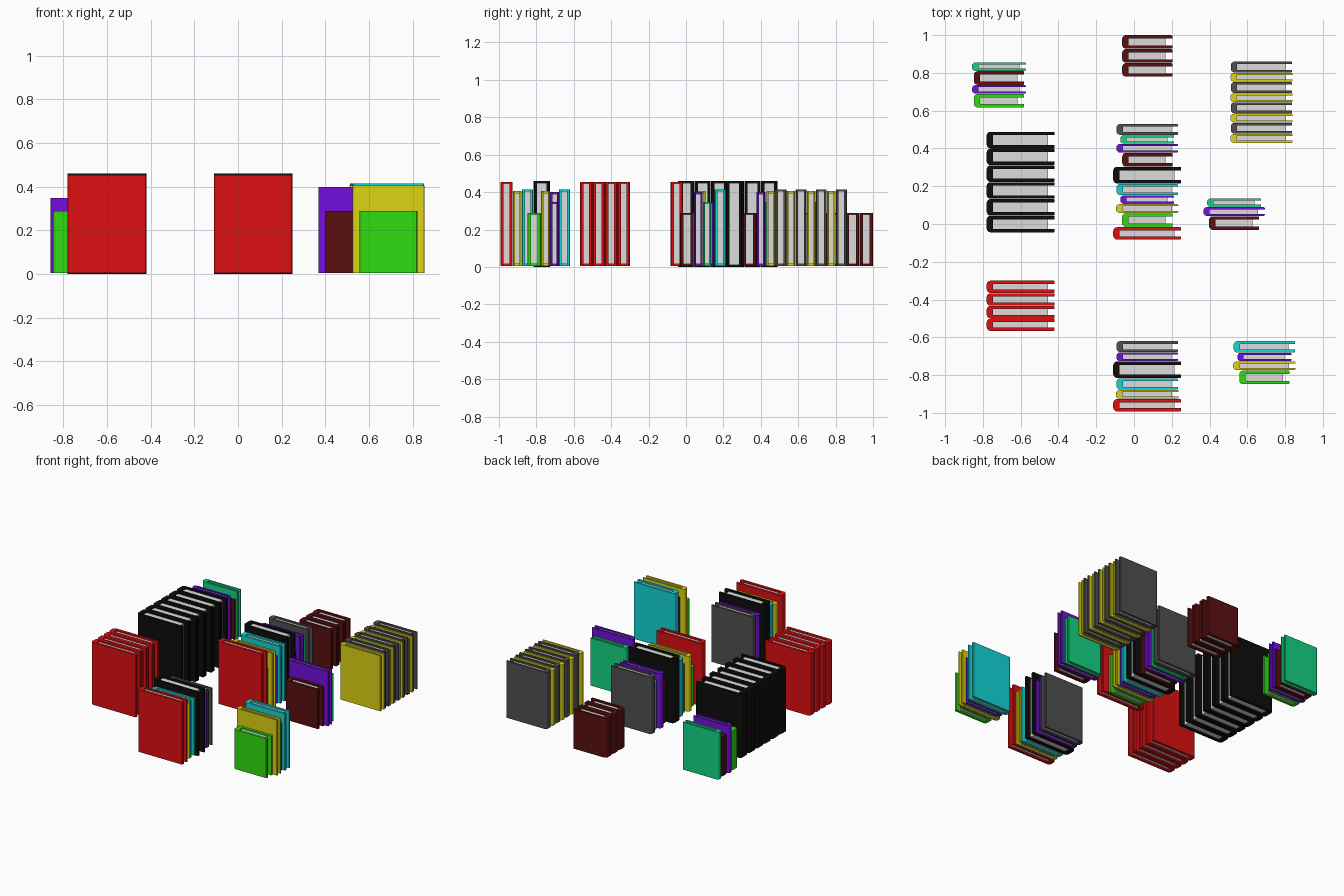
import bpy
import bmesh
from math import cos, sin, pi

cube = bpy.data.objects.get("Cube")
if cube:
    bpy.data.objects.remove(cube, do_unlink=True)


def material(name, rgb):
    m = bpy.data.materials.new(name)
    m.use_nodes = True
    m.diffuse_color = (*rgb, 1)
    bsdf = m.node_tree.nodes["Principled BSDF"]
    bsdf.inputs["Base Color"].default_value = (*rgb, 1)
    bsdf.inputs["Roughness"].default_value = 0.7
    return m


COLOURS = {
    "red": (0.72, 0.005, 0.006),
    "black": (0.004, 0.004, 0.004),
    "cyan": (0.006, 0.68, 0.69),
    "yellow": (0.72, 0.66, 0.006),
    "green": (0.03, 0.72, 0.006),
    "purple": (0.17, 0.005, 0.72),
    "teal": (0.007, 0.66, 0.23),
    "maroon": (0.1, 0.005, 0.005),
    "grey": (0.08, 0.08, 0.08),
    "paper": (0.72, 0.72, 0.72),
}
MATS = {name: material(name, rgb) for name, rgb in COLOURS.items()}

# Kinds of book: colour, width, thickness, top height, board thickness
KINDS = {
    "red": ("red", 0.36, 0.065, 0.455, 0.017),
    "black": ("black", 0.36, 0.087, 0.46, 0.018),
    "cyan": ("cyan", 0.325, 0.06, 0.415, 0.015),
    "grey": ("grey", 0.325, 0.058, 0.415, 0.014),
    "yellow": ("yellow", 0.33, 0.046, 0.405, 0.011),
    "purple": ("purple", 0.325, 0.046, 0.40, 0.011),
    "small_purple": ("purple", 0.285, 0.044, 0.348, 0.011),
    "teal": ("teal", 0.285, 0.044, 0.348, 0.011),
    "green": ("green", 0.265, 0.072, 0.289, 0.018),
    "maroon": ("maroon", 0.265, 0.072, 0.289, 0.018),
}
GAP = 0.002


def prism(name, outline, z0, z1, mat):
    """Extrude an outline upwards into a closed solid."""
    bm = bmesh.new()
    face = bm.faces.new([bm.verts.new((x, y, z0)) for x, y in outline])
    top = bmesh.ops.extrude_face_region(bm, geom=[face])["geom"]
    bmesh.ops.translate(bm, vec=(0, 0, z1 - z0),
                        verts=[v for v in top if isinstance(v, bmesh.types.BMVert)])
    bmesh.ops.recalc_face_normals(bm, faces=bm.faces)
    mesh = bpy.data.meshes.new(name)
    bm.to_mesh(mesh)
    bm.free()
    mesh.materials.append(mat)
    return mesh


def book_meshes(kind):
    """Folded cover with a rounded spine, and the inset page block."""
    colour, w, t, top, board = KINDS[kind]
    base = 0 if kind == "black" else 0.005
    left, right, y = -w / 2, w / 2, t / 2
    inner = y - board
    spine = left + 0.033
    r, c = min(0.02, y * 0.8), 0.004
    half = [(spine, inner), (right, inner), (right, y - c), (right - c, y)]
    for i in range(6):
        a = pi / 2 * (1 + i / 5)
        half.append((left + r + r * cos(a), y - r + r * sin(a)))
    outline = half + [(px, -py) for px, py in reversed(half)]
    cover = prism(kind + "_cover", outline, base, top, MATS[colour])

    edge = right - 0.035
    block = [(spine, -inner), (edge, -inner), (edge, inner), (spine, inner)]
    pages = prism(kind + "_pages", block, base + 0.01, top - 0.01, MATS["paper"])
    return cover, pages


MESHES = {kind: book_meshes(kind) for kind in KINDS}

# Rows of books: name, centre x, rear y, kinds from rear to front
ROWS = [
    ("back_row", 0.07, 1.0, ["maroon"] * 3),
    ("back_right_row", -0.715, 0.855, ["teal", "maroon", "small_purple", "green"]),
    ("back_left_row", 0.675, 0.86, ["grey", "yellow"] * 4),
    ("black_row", -0.6, 0.488, ["black"] * 6),
    ("centre_row", 0.07, 0.53, ["grey", "teal", "purple", "maroon", "black", "cyan",
                                "small_purple", "yellow", "green", "red"]),
    ("left_row", 0.53, 0.135, ["teal", "purple", "maroon"]),
    ("red_row", -0.6, -0.3, ["red"] * 4),
    ("front_row", 0.07, -0.62, ["grey", "purple", "black", "cyan", "yellow", "red"]),
    ("front_left_row", 0.69, -0.62, ["cyan", "small_purple", "yellow", "green"]),
]

for row, x, y, kinds in ROWS:
    for n, kind in enumerate(kinds, 1):
        thickness = KINDS[kind][2]
        for part, mesh in zip(("cover", "pages"), MESHES[kind]):
            ob = bpy.data.objects.new(f"{row}_{kind}_book_{n}_{part}", mesh)
            ob.location = (x, y - thickness / 2, 0)
            bpy.context.collection.objects.link(ob)
        y -= thickness + GAP
